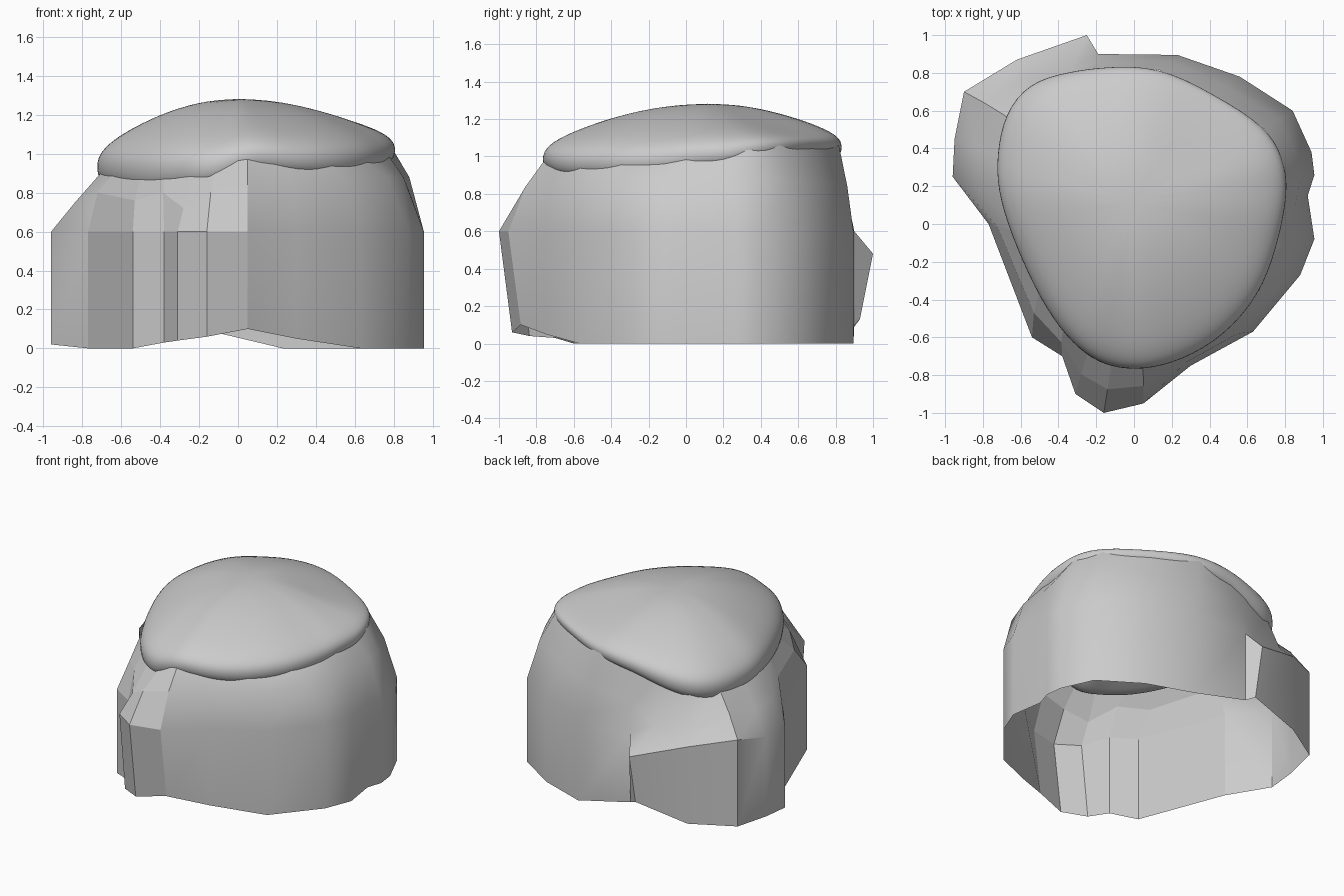
import bpy, bmesh, math

if "Cube" in bpy.data.objects:
    bpy.data.objects.remove(bpy.data.objects["Cube"])

# Wall columns, counter-clockwise from the front tip: x, y, bottom z, shoulder z
WALL = [
    (-.16, -1.0, .06, .80), (.05, -.95, .10, .84), (.30, -.75, .05, .84),
    (.63, -.57, 0, .86), (.88, -.27, 0, .88), (.955, -.08, 0, .88),
    (.92, .15, 0, .88), (.955, .26, 0, .88), (.94, .38, 0, .88),
    (.84, .60, 0, .88), (.56, .78, 0, .86), (.23, .895, 0, .84),
    (-.19, .90, .10, .78), (-.25, 1.0, .13, .66), (-.62, .87, .05, .68),
    (-.90, .70, .04, .80), (-.95, .45, .03, .74), (-.96, .25, .02, .75),
    (-.77, .0, .0, .80), (-.54, -.60, 0, .76), (-.38, -.70, .03, .80),
    (-.31, -.90, .04, .72)]
SHOULDER_Z = {13: .48, 15: .66}                       # wall bend, else 0.6
INSET = {13: .9, 14: .65, 15: .5, 16: .5, 17: .5, 18: .4}  # else 0.5

# Cap rim at the same columns: x, y, lower edge z
RIM = [
    (-.12, -.75, .81), (.05, -.765, .91), (.25, -.715, .87), (.47, -.59, .86),
    (.66, -.37, .87), (.745, -.13, .88), (.785, .05, .92), (.805, .20, .92),
    (.785, .34, .96), (.70, .51, .98), (.42, .68, 1.0), (.13, .83, .99),
    (-.15, .825, .96), (-.34, .80, .89), (-.55, .745, .83), (-.68, .58, .80),
    (-.72, .36, .80), (-.715, .18, .82), (-.65, -.04, .81), (-.52, -.34, .79),
    (-.39, -.55, .79), (-.25, -.69, .81)]
PEAK = (0.0, 0.12, 1.285)


def loft(name, rings, start=None, end=None):
    """Skin closed rings of equal length; optional points close the ends."""
    bm = bmesh.new()
    rows = [[bm.verts.new(p) for p in r] for r in rings]
    n = len(rows[0])
    for a, b in zip(rows, rows[1:]):
        for i in range(n):
            j = (i + 1) % n
            bm.faces.new((a[i], a[j], b[j], b[i]))
    for point, row, flip in ((start, rows[0], True), (end, rows[-1], False)):
        if point:
            v = bm.verts.new(point)
            for i in range(n):
                j = (i + 1) % n
                bm.faces.new((row[j], row[i], v) if flip else (row[i], row[j], v))
    me = bpy.data.meshes.new(name)
    bm.to_mesh(me)
    bm.free()
    ob = bpy.data.objects.new(name, me)
    bpy.context.collection.objects.link(ob)
    return ob


def smooth(ob, angle):
    bpy.ops.object.select_all(action='DESELECT')
    ob.select_set(True)
    bpy.context.view_layer.objects.active = ob
    bpy.ops.object.shade_smooth_by_angle(angle=math.radians(angle))


# Rock wall: an open shell, upright below, stepping in to the cap
bottom, middle, shoulder, top = [], [], [], []
for i, ((x, y, zb, zs), (rx, ry, low)) in enumerate(zip(WALL, RIM)):
    t = INSET.get(i, .5)
    bottom.append((x, y * (.93 if i in (0, 1, 13, 21) else 1), zb))
    middle.append((x, y, SHOULDER_Z.get(i, .6)))
    shoulder.append((x + (rx - x) * t, y + (ry - y) * t, zs))
    high = 8 <= i <= 11
    k = .985 if high else .95
    top.append((rx * k, ry * k, 1.06 if high else low + .11))
wall = loft("rock_wall", [bottom, middle, shoulder, top])
smooth(wall, 40)
# The chipped front left stays faceted
for p in wall.data.polygons:
    if p.index % len(WALL) in (0, 18, 19, 20, 21):
        p.use_smooth = False

# Cap: soft dome with a rolled lower lip
profile = [(.70, .16), (.92, .04), (1.0, .10), (1.022, .32), (.96, .47),
           (.83, .62), (.56, .83), (.28, .96)]
rings = []
for s, h in profile:
    ring = []
    for rx, ry, low in RIM:
        x, y = PEAK[0] + (rx - PEAK[0]) * s, PEAK[1] + (ry - PEAK[1]) * s
        # shallow hollow on the back right
        dip = .05 * math.exp(-((x - .42) ** 2 + (y - .45) ** 2) / .05)
        ring.append((x, y, low + (PEAK[2] - low) * h - (dip if h > .4 else 0)))
    rings.append(ring)
cap = loft("top_cap", rings, (PEAK[0], PEAK[1], .95), PEAK)
sub = cap.modifiers.new("soften", 'SUBSURF')
sub.levels = sub.render_levels = 2
smooth(cap, 180)
